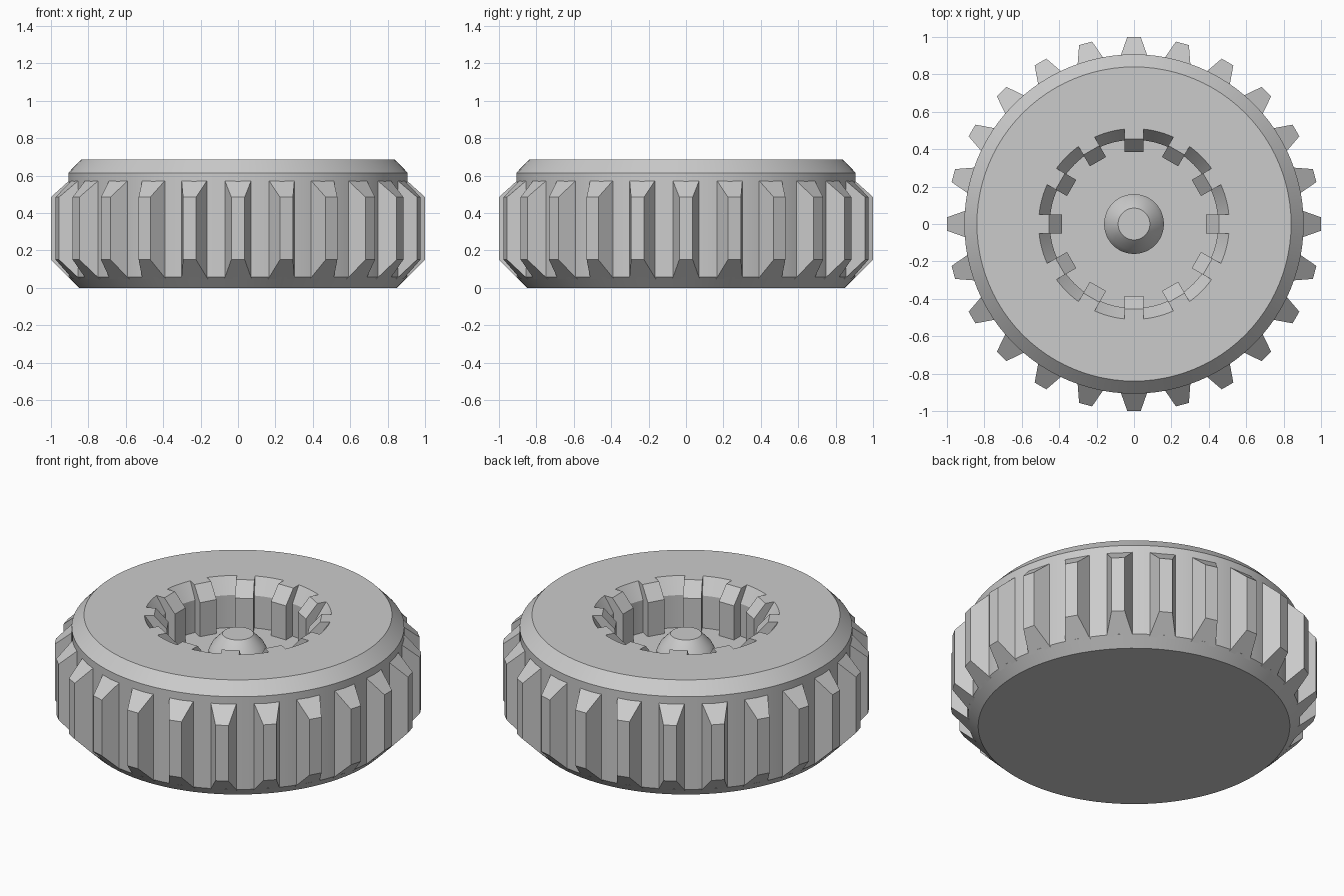
import bpy, bmesh, math
from mathutils import Matrix, Vector

if "Cube" in bpy.data.objects:
    bpy.data.objects.remove(bpy.data.objects["Cube"], do_unlink=True)

TOP, FLOOR = 0.685, 0.40

grey = bpy.data.materials.new("plain_grey")
grey.use_nodes = True
GREY = (0.6, 0.6, 0.6, 1)
grey.diffuse_color = GREY
grey.node_tree.nodes["Principled BSDF"].inputs["Base Color"].default_value = GREY


def finish(name, bm):
    bmesh.ops.recalc_face_normals(bm, faces=bm.faces)
    mesh = bpy.data.meshes.new(name)
    bm.to_mesh(mesh)
    bm.free()
    mesh.materials.append(grey)
    ob = bpy.data.objects.new(name, mesh)
    bpy.context.collection.objects.link(ob)
    return ob


def lathe(name, profile, sides):
    """Solid of revolution from (radius, height) pairs, capped at both ends."""
    bm = bmesh.new()
    rings = [[bm.verts.new((r * math.cos(a), r * math.sin(a), z))
              for a in (math.tau * i / sides for i in range(sides))]
             for r, z in profile]
    for low, high in zip(rings, rings[1:]):
        for i in range(sides):
            j = (i + 1) % sides
            bm.faces.new((low[i], low[j], high[j], high[i]))
    bm.faces.new(rings[0][::-1])
    bm.faces.new(rings[-1])
    return finish(name, bm)


def tooth_ring(name, profile, count):
    """Ring of teeth from a (radius, half width, height) outline."""
    bm = bmesh.new()
    for k in range(count):
        turn = Matrix.Rotation(math.tau * k / count, 3, 'Z')
        left, right = ([bm.verts.new(turn @ Vector((r, s * w, z)))
                        for r, w, z in profile] for s in (-1, 1))
        bm.faces.new(left)
        bm.faces.new(right[::-1])
        for i in range(len(profile)):
            j = (i + 1) % len(profile)
            bm.faces.new((left[i], right[i], right[j], left[j]))
    return finish(name, bm)


def cut(target, cutter):
    mod = target.modifiers.new("cut", 'BOOLEAN')
    mod.operation, mod.solver, mod.object = 'DIFFERENCE', 'EXACT', cutter
    cutter.hide_render = True
    bpy.context.view_layer.objects.active = target
    bpy.ops.object.modifier_apply(modifier=mod.name)
    bpy.data.objects.remove(cutter, do_unlink=True)


def smooth(ob):
    bpy.ops.object.select_all(action='DESELECT')
    ob.select_set(True)
    bpy.context.view_layer.objects.active = ob
    bpy.ops.object.shade_smooth_by_angle(angle=math.radians(25))


# Wheel body with bevelled rims
body = lathe("wheel_body", [(0.85, 0), (0.907, 0.057), (0.907, 0.615), (0.84, TOP)], 96)

# Central recess: bevelled mouth, with twelve sloped ribs left standing in its wall
recess = lathe("recess_cutter", [(0.45, FLOOR), (0.45, TOP - 0.09), (0.51, TOP), (0.57, TOP + 0.09)], 96)
ribs = tooth_ring("rib_cutter", [(r, 0.05, z) for r, z in (
    (0.65, 0.3), (0.385, 0.3), (0.385, TOP - 0.08), (0.455, TOP), (0.455, 0.9), (0.65, 0.9))], 12)
cut(recess, ribs)
cut(body, recess)
smooth(body)

# Tread blocks around the outside
tooth_ring("tread_blocks", [(0.895, 0.073, 0.046), (1, 0.036, 0.15),
                            (1, 0.036, 0.485), (0.895, 0.073, 0.58)], 24)

# Tapered hub standing on the recess floor
hub = lathe("centre_hub", [(0.16, FLOOR - 0.01), (0.16, 0.475), (0.14, 0.515), (0.085, 0.573)], 48)
smooth(hub)
